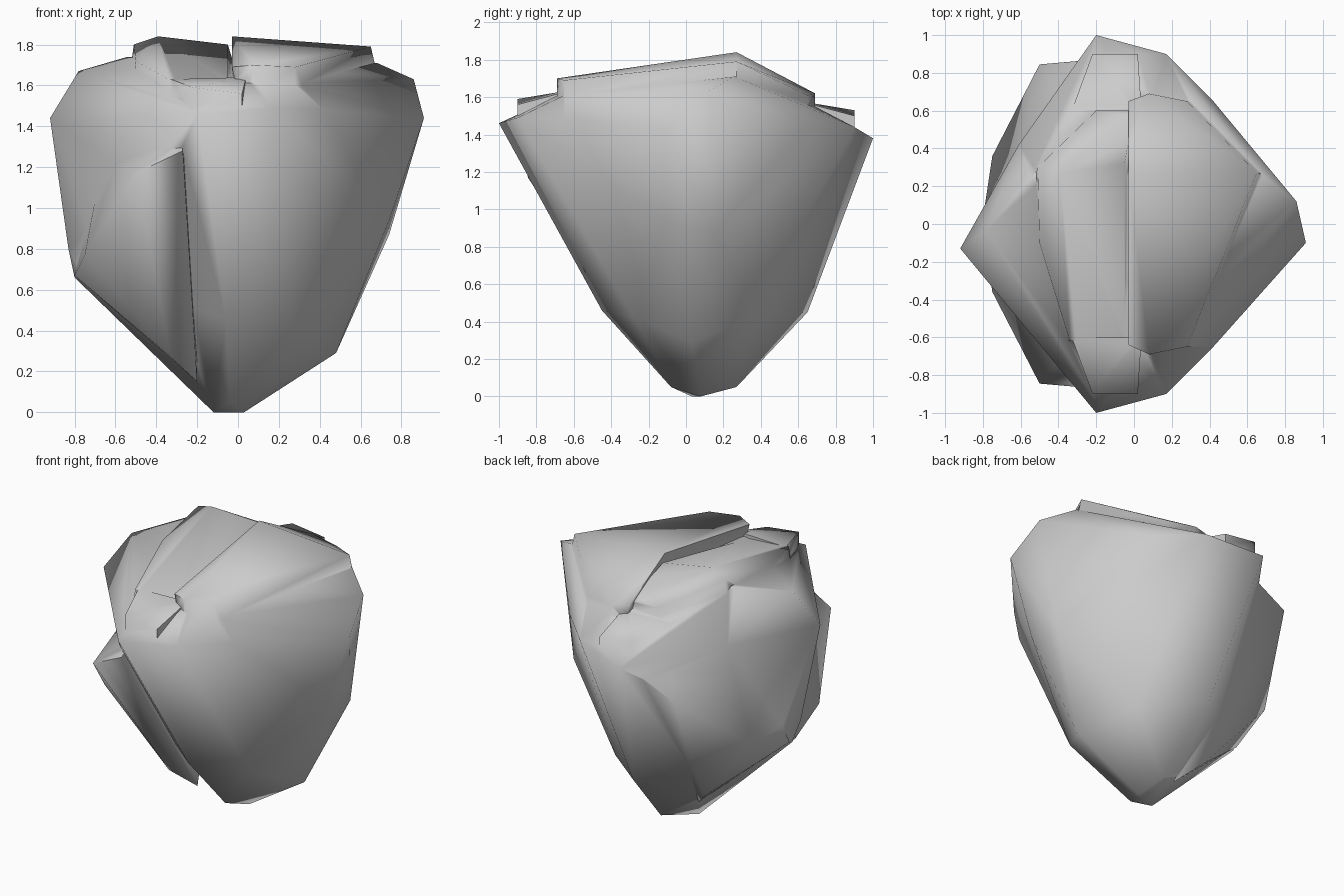
import bpy, bmesh, math

if "Cube" in bpy.data.objects:
    bpy.data.objects.remove(bpy.data.objects["Cube"])


def hull(name, pts):
    """Convex faceted chunk around a few corner points."""
    bm = bmesh.new()
    for p in pts:
        bm.verts.new(p)
    res = bmesh.ops.convex_hull(bm, input=bm.verts[:])
    junk = [v for v in res["geom_interior"] if isinstance(v, bmesh.types.BMVert)]
    bmesh.ops.delete(bm, geom=junk, context='VERTS')
    bmesh.ops.recalc_face_normals(bm, faces=bm.faces[:])
    me = bpy.data.meshes.new(name)
    bm.to_mesh(me)
    bm.free()
    ob = bpy.data.objects.new(name, me)
    bpy.context.collection.objects.link(ob)
    return ob


# Main tapering body: domed top, rim, belly, foot
rock = hull("rock", [
    (.68, .26, 1.71), (.28, -.65, 1.61), (.06, -.68, 1.61), (.3, .65, 1.56), (.08, .67, 1.56),
    (-.54, .25, 1.74),
    (-.20, -1, 1.46), (.17, -.90, 1.49), (.42, -.65, 1.48), (.91, -.10, 1.44),
    (.86, .12, 1.63), (.42, .65, 1.45), (.17, .90, 1.44), (-.20, 1, 1.38),
    (-.92, -.13, 1.44), (-.78, -.03, 1.67), (-.61, .42, 1.42),
    (-.06, -.45, .46), (.28, -.28, .42), (.48, .03, .29), (.28, .36, .42), (-.06, .65, .45),
    (.74, -.1, .94), (.74, .15, .87), (-.80, 0, .66), (-.83, -.05, .8), (-.19, .08, .14),
    (-.12, .03, 0), (.03, .08, 0), (-.04, -.08, .05), (0, .27, .05)])

# Lumps on the left, mirrored front and back
lumps = [hull("left_lump", [
    (-.27, s * .865, 1.28), (-.50, s * .845, 1.17), (-.75, s * .36, .77),
    (-.80, s * .03, .67), (-.66, s * .2, 1.25), (-.3, s * .6, 1.4),
    (-.33, s * .27, .27), (-.20, s * .15, .15), (-.2, 0, .8)]) for s in (-1, 1)]

# Thin stepped plates on the top
right_top = [
    (-.03, .27, 1.84), (.65, .27, 1.79), (.28, -.65, 1.69), (.08, -.69, 1.70),
    (-.03, -.64, 1.69), (.28, .65, 1.61), (.08, .69, 1.62), (-.03, .65, 1.63)]
slab_right = hull("slab_right", right_top + [(x + .03, y, z - .13) for x, y, z in right_top])
left_top = [
    (-.51, .30, 1.80), (-.39, .27, 1.84), (-.05, .32, 1.80), (-.5, -.1, 1.72),
    (-.34, -.62, 1.63), (-.05, -.62, 1.61), (-.2, .6, 1.64), (0, .6, 1.64)]
slab_left = hull("slab_left", left_top + [(x - .02, y, z - .15) for x, y, z in left_top])

# Lower ledges beyond the left plate, front and back
ledges = [hull("ledge", [(x, s * y, z + h - dz) for x, y, z in
                         ((-.22, .9, 1.59), (.02, .9, 1.56), (-.33, .6, 1.63), (.04, .6, 1.64))
                         for dz in (0, .15)])
          for s, h in ((-1, 0), (1, -.06))]

# Fuse everything into a single stone
bpy.context.view_layer.objects.active = rock
for part in lumps + [slab_left, slab_right] + ledges:
    mod = rock.modifiers.new("fuse", 'BOOLEAN')
    mod.operation = 'UNION'
    mod.solver = 'EXACT'
    mod.object = part
    bpy.ops.object.modifier_apply(modifier=mod.name)
    bpy.data.objects.remove(part)

bpy.ops.object.select_all(action='DESELECT')
rock.select_set(True)
bpy.ops.object.shade_smooth_by_angle(angle=math.radians(80))
